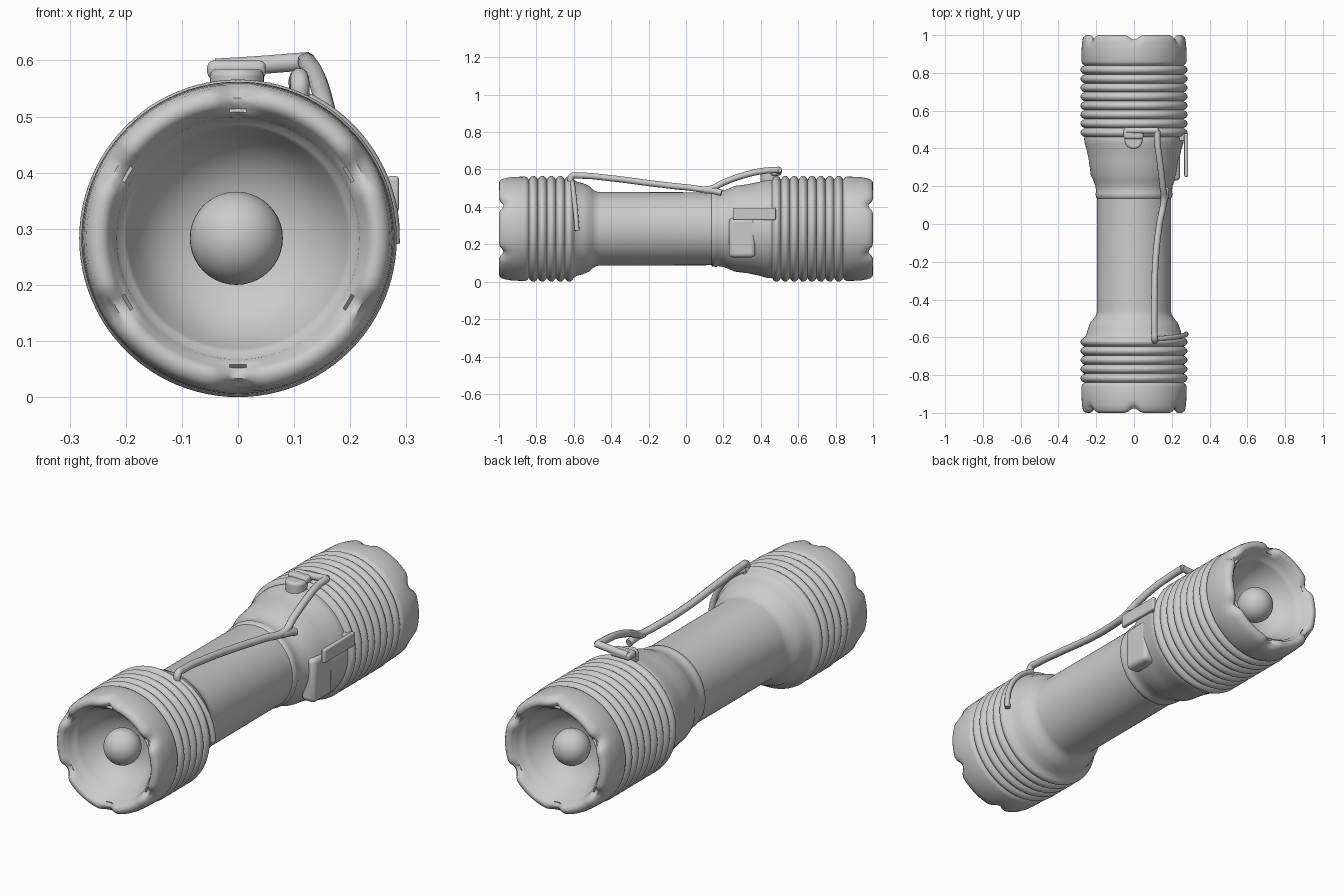
import bpy, bmesh, math
from mathutils import Vector

if "Cube" in bpy.data.objects:
    bpy.data.objects.remove(bpy.data.objects["Cube"])

CZ = 0.283          # height of the torch axis
SEG = 96

grey = bpy.data.materials.new("grey")
grey.diffuse_color = (0.6, 0.6, 0.6, 1)
grey.use_nodes = True
grey.node_tree.nodes["Principled BSDF"].inputs["Base Color"].default_value = grey.diffuse_color


def finish(ob, angle=40):
    ob.data.materials.clear()
    ob.data.materials.append(grey)
    bpy.ops.object.select_all(action='DESELECT')
    ob.select_set(True)
    bpy.context.view_layer.objects.active = ob
    bpy.ops.object.shade_smooth_by_angle(angle=math.radians(angle))
    return ob


def from_bmesh(name, bm, angle=40):
    bmesh.ops.recalc_face_normals(bm, faces=bm.faces)
    me = bpy.data.meshes.new(name)
    bm.to_mesh(me)
    bm.free()
    ob = bpy.data.objects.new(name, me)
    bpy.context.collection.objects.link(ob)
    return finish(ob, angle)


def notch(a):
    """Depth of the six scallops round the rim."""
    d = (math.degrees(a) - 30) % 60
    d = min(d, 60 - d)
    return 0.5 + 0.5 * math.cos(math.pi * d / 11) if d < 11 else 0.0


def lathe(name, profile):
    """Turn (y, radius) points round the y axis; scallop the rims."""
    bm = bmesh.new()
    rings = []
    for y, r in profile:
        if r == 0:
            rings.append([bm.verts.new((0, y, CZ))])
            continue
        ring = []
        for i in range(SEG):
            a = 2 * math.pi * i / SEG
            yy, rr = y, r
            if abs(y) > 0.955 and r > 0.228:
                s = notch(a) * min(1, (abs(y) - 0.95) / 0.04)
                yy -= math.copysign(0.025 * s, y)
                rr -= 0.010 * s if r > 0.255 else 0
            ring.append(bm.verts.new((rr * math.cos(a), yy, CZ + rr * math.sin(a))))
        rings.append(ring)
    for p, q in zip(rings, rings[1:]):
        for i in range(SEG):
            j = (i + 1) % SEG
            if len(p) == 1:
                bm.faces.new((p[0], q[i], q[j]))
            elif len(q) == 1:
                bm.faces.new((p[i], q[0], p[j]))
            else:
                bm.faces.new((p[i], q[i], q[j], p[j]))
    return from_bmesh(name, bm, 50)


def ridges(y0, y1, n):
    """Rounded grip ridges between two positions."""
    steps = n * 8
    return [(y0 + (y1 - y0) * i / steps,
             0.262 + 0.021 * abs(math.sin(math.pi * n * i / steps)) ** 0.7)
            for i in range(steps + 1)]


# Hollow end: reflector bowl, stepped lip, rim and plain outer band
bowl = [(0.80, 0), (0.80, 0.05), (0.808, 0.09), (0.825, 0.125), (0.85, 0.155),
        (0.885, 0.18), (0.925, 0.196), (0.94, 0.203), (0.945, 0.212),
        (0.965, 0.216), (0.975, 0.225), (0.99, 0.231), (0.999, 0.24),
        (1.0, 0.25), (0.996, 0.261), (0.985, 0.27), (0.96, 0.275),
        (0.93, 0.277), (0.86, 0.279), (0.85, 0.275)]
front = [(-y, r) for y, r in bowl]
waist = [(-0.585, 0.252), (-0.55, 0.243), (-0.52, 0.23), (-0.50, 0.212), (-0.48, 0.199),
         (-0.46, 0.196), (0.135, 0.195), (0.14, 0.201), (0.16, 0.204), (0.17, 0.2),
         (0.20, 0.204), (0.23, 0.215), (0.26, 0.229), (0.33, 0.238), (0.39, 0.25),
         (0.43, 0.262), (0.45, 0.264)]
lathe("torch_body", front + ridges(-0.84, -0.60, 5) + waist
      + ridges(0.46, 0.84, 8) + bowl[::-1])

# Bulbs in both bowls
for name, s in (("front_bulb", -1), ("back_bulb", 1)):
    bpy.ops.mesh.primitive_uv_sphere_add(segments=40, ring_count=20, radius=0.083,
                                         location=(-0.003, s * 0.87, CZ))
    bpy.context.object.name = name
    finish(bpy.context.object)


def box(name, lo, hi, bevel):
    bpy.ops.mesh.primitive_cube_add(size=1, location=[(a + b) / 2 for a, b in zip(lo, hi)])
    ob = bpy.context.object
    ob.name = name
    ob.scale = [b - a for a, b in zip(lo, hi)]
    bpy.ops.object.transform_apply(location=False, rotation=False, scale=True)
    m = ob.modifiers.new("bevel", 'BEVEL')
    m.width, m.segments = bevel, 3
    return finish(ob)


def wire(name, points, radius, smooth=True):
    cu = bpy.data.curves.new(name, 'CURVE')
    cu.dimensions = '3D'
    cu.bevel_depth, cu.bevel_resolution, cu.use_fill_caps = radius, 3, True
    cu.resolution_u = 8
    sp = cu.splines.new('BEZIER')
    sp.bezier_points.add(len(points) - 1)
    for bp, p in zip(sp.bezier_points, points):
        bp.co = p
        bp.handle_left_type = bp.handle_right_type = 'AUTO' if smooth else 'VECTOR'
    ob = bpy.data.objects.new(name, cu)
    bpy.context.collection.objects.link(ob)
    bpy.ops.object.select_all(action='DESELECT')
    ob.select_set(True)
    bpy.context.view_layer.objects.active = ob
    bpy.ops.object.convert(target='MESH')
    return finish(bpy.context.object, 60)


# Long spring clip over the barrel
wire("clip_arm", [(0.11, -0.615, 0.52), (0.11, -0.612, 0.563), (0.108, -0.57, 0.567),
                  (0.108, -0.40, 0.553), (0.115, -0.18, 0.525), (0.135, 0.0, 0.505),
                  (0.158, 0.13, 0.497), (0.152, 0.20, 0.530), (0.137, 0.33, 0.575),
                  (0.125, 0.42, 0.593), (0.122, 0.497, 0.598)], 0.017)
# Clip foot running down to the barrel
wire("clip_foot", [(0.155, 0.10, 0.49), (0.165, 0.15, 0.485), (0.17, 0.19, 0.475)], 0.018)
# Clip end wrapped round the front head
wire("clip_wrap", [(0.276 * math.cos(math.radians(a)), -0.61 + 0.0004 * (68 - a),
                    CZ + 0.276 * math.sin(math.radians(a)))
                   for a in range(68, -3, -10)], 0.013)
# Cross bar, pad and stud of the clip at the back
wire("clip_crossbar", [(0.128, 0.495, 0.599), (0.04, 0.495, 0.592), (-0.04, 0.495, 0.587)],
     0.017)
box("clip_pad", (-0.055, 0.45, 0.567), (0.05, 0.51, 0.6), 0.012)
bpy.ops.mesh.primitive_cylinder_add(vertices=40, radius=0.048, depth=0.08,
                                    location=(-0.002, 0.445, 0.545))
stud = bpy.context.object
stud.name = "clip_stud"
m = stud.modifiers.new("bevel", 'BEVEL')
m.width, m.segments = 0.012, 3
finish(stud)

# Switch tab and raised pad on the right side
box("side_tab", (0.266, 0.25, 0.33), (0.287, 0.48, 0.394), 0.006)
box("side_tab_root", (0.235, 0.44, 0.335), (0.275, 0.478, 0.388), 0.006)
box("side_boss", (0.17, 0.23, 0.13), (0.243, 0.37, 0.34), 0.02)
